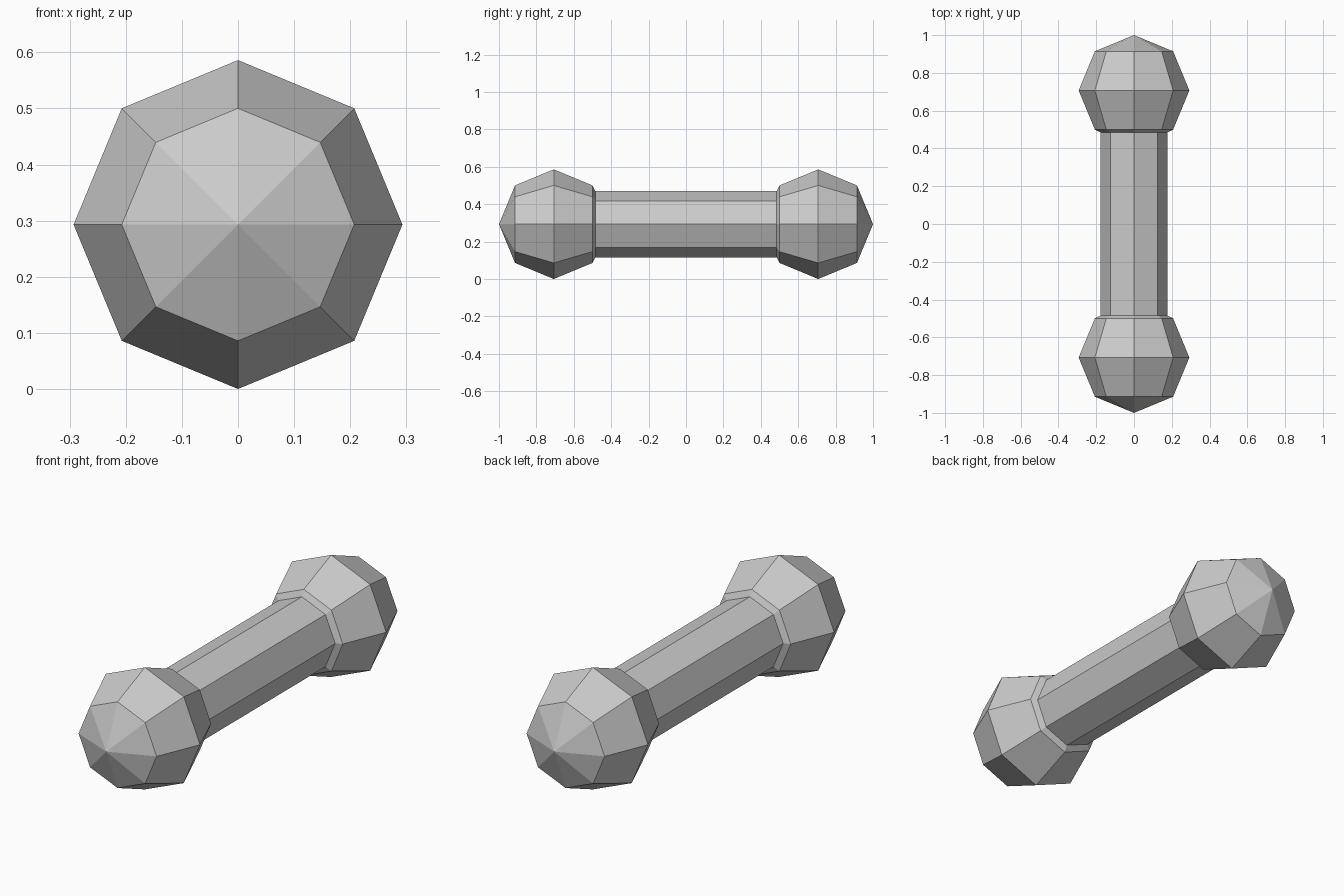
import bpy
import bmesh
from math import cos, sin, tau, sqrt

cube = bpy.data.objects.get("Cube")
if cube:
    bpy.data.objects.remove(cube, do_unlink=True)

SIDES = 8
WEIGHT_R = 0.293
WEIGHT_Y = 1 - WEIGHT_R
RIM = WEIGHT_R / sqrt(2)
GRIP_R = 0.177
GRIP_END = 0.485

grey = bpy.data.materials.new("grey metal")
grey.use_nodes = True
colour = (0.6, 0.6, 0.6, 1)
grey.diffuse_color = colour
grey.node_tree.nodes["Principled BSDF"].inputs["Base Color"].default_value = colour


def lathe(name, profile):
    """Turn (radius, y) points around the long axis, with flat facets."""
    bm = bmesh.new()
    rings = []
    for r, y in profile:
        count = SIDES if r else 1
        rings.append([bm.verts.new((r * cos(tau * i / SIDES), y,
                                    WEIGHT_R + r * sin(tau * i / SIDES)))
                      for i in range(count)])
    for a, b in zip(rings, rings[1:]):
        for i in range(SIDES):
            j = (i + 1) % SIDES
            corners = [a[i % len(a)], a[j % len(a)], b[j % len(b)], b[i % len(b)]]
            bm.faces.new(list(dict.fromkeys(corners)))
    bmesh.ops.holes_fill(bm, edges=bm.edges[:], sides=SIDES)
    bmesh.ops.recalc_face_normals(bm, faces=bm.faces[:])
    mesh = bpy.data.meshes.new(name)
    bm.to_mesh(mesh)
    bm.free()
    mesh.materials.append(grey)
    obj = bpy.data.objects.new(name, mesh)
    bpy.context.collection.objects.link(obj)
    return obj


# Octagonal grip
lathe("handle", [(GRIP_R, -GRIP_END), (GRIP_R, GRIP_END)])

# Faceted ball at each end, with a bevelled collar meeting the grip
for name, side in (("front_weight", -1), ("back_weight", 1)):
    lathe(name, [(0, side),
                 (RIM, side * (WEIGHT_Y + RIM)),
                 (WEIGHT_R, side * WEIGHT_Y),
                 (RIM, side * (WEIGHT_Y - RIM)),
                 (GRIP_R, side * GRIP_END)])
